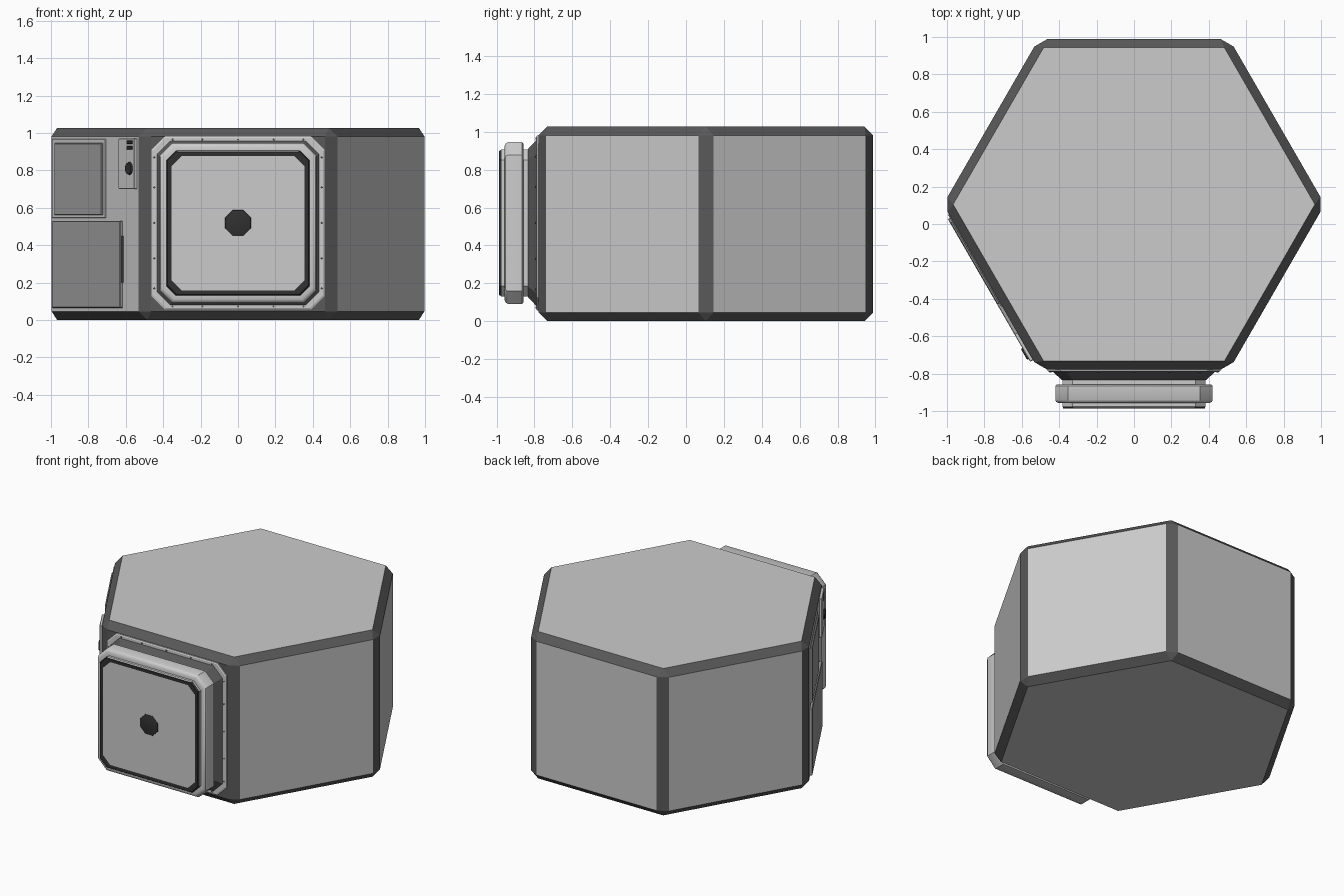
import bpy, bmesh
from math import sin, cos, pi, sqrt, radians
from mathutils import Vector, Matrix

if "Cube" in bpy.data.objects:
    bpy.data.objects.remove(bpy.data.objects["Cube"])

CY, R, Z0, Z1 = 0.105, 1.02, 0.0, 1.027     # hexagon centre, radius, height
DZ = 0.518                                  # height of the door centre
OCT = 2 - sqrt(2)                           # chamfer ratio of a regular octagon


def material(name, v):
    m = bpy.data.materials.new(name)
    m.diffuse_color = (v, v, v, 1)
    m.use_nodes = True
    m.node_tree.nodes["Principled BSDF"].inputs["Base Color"].default_value = m.diffuse_color
    return m


DARK = material("dark_frame", 0.10)
BLACK = material("black_panel", 0.03)
MID = material("mid_grey", 0.35)


def finish(name, bm, *mats):
    bmesh.ops.recalc_face_normals(bm, faces=bm.faces)
    me = bpy.data.meshes.new(name)
    bm.to_mesh(me)
    bm.free()
    for m in mats:
        me.materials.append(m)
    ob = bpy.data.objects.new(name, me)
    bpy.context.collection.objects.link(ob)
    return ob


def smooth(ob, angle=35):
    bpy.ops.object.select_all(action='DESELECT')
    ob.select_set(True)
    bpy.context.view_layer.objects.active = ob
    bpy.ops.object.shade_smooth_by_angle(angle=radians(angle))


def loft(name, rings, *mats):
    """Chamfered squares (y, half width, half height, chamfer) joined along y."""
    bm = bmesh.new()
    loops = []
    for y, w, h, c in rings:
        pts = [(w - c, h), (w, h - c), (w, c - h), (w - c, -h),
               (c - w, -h), (-w, c - h), (-w, h - c), (c - w, h)]
        loops.append([bm.verts.new((x, y, DZ + z)) for x, z in pts])
    for a, b in zip(loops, loops[1:]):
        for i in range(8):
            j = (i + 1) % 8
            bm.faces.new((a[i], a[j], b[j], b[i]))
    bm.faces.new(loops[0])
    bm.faces.new(loops[-1])
    return finish(name, bm, *mats)


# Hexagonal hull: light panels, dark chamfered edges and dark front
bm = bmesh.new()
base = [bm.verts.new((R * cos(i * pi / 3), CY + R * sin(i * pi / 3), Z0)) for i in range(6)]
f = bm.faces.new(base)
ext = bmesh.ops.extrude_face_region(bm, geom=[f])
bmesh.ops.translate(bm, vec=(0, 0, Z1 - Z0),
                    verts=[v for v in ext["geom"] if isinstance(v, bmesh.types.BMVert)])
bmesh.ops.recalc_face_normals(bm, faces=bm.faces)
bmesh.ops.bevel(bm, geom=bm.edges[:], offset=0.046, offset_type='OFFSET',
                segments=1, profile=0.5, affect='EDGES')
for f in bm.faces:
    f.material_index = 1 if f.calc_area() < 0.3 or f.normal.y < -0.95 else 0
hull = finish("hexagonal_hull", bm, None, DARK)

# Door surround, tapered neck, tube and ring
F = CY - R * sqrt(3) / 2
loft("door_surround", [(F + 0.02, .462, .462, .07), (F - .008, .462, .462, .07),
                       (F - .012, .455, .455, .07)])
loft("tapered_neck", [(F, .435, .44, .07), (F - .01, .435, .44, .07), (-.835, .385, .39, .055)], DARK)
loft("door_tube", [(-.80, .383, .388, .055), (-.975, .383, .388, .055), (-.983, .376, .381, .055)])
smooth(loft("door_ring", [(-.858, .38, .385, .05), (-.858, .412, .418, .065), (-.865, .421, .427, .068),
                          (-.94, .421, .427, .068), (-.952, .415, .42, .066), (-.958, .402, .407, .06),
                          (-.958, .38, .385, .05)]))

# Dished black door face with a stepped octagonal boss
o = lambda y, r: (y, r, r, r * OCT)
smooth(loft("door_face", [(-.975, .383, .386, .05), (-.986, .378, .381, .05), (-.987, .365, .368, .05),
                          (-.98, .35, .353, .06), (-.968, .25, .25, .1), (-.963, .16, .16, .09),
                          o(-.96, .128), o(-.978, .118), o(-.98, .098), o(-.968, .09),
                          o(-.966, .08), o(-.984, .068), o(-.987, .06)], BLACK), 25)

# Small bolts around the door surround
bm = bmesh.new()
for a in (-.19, 0, .19, .35, -.35):
    for s in (-1, 1):
        for x, z in ((a, s * .446), (s * .446, a)):
            m = Matrix.Translation((x, F - .012, DZ + z)) @ Matrix.Rotation(pi / 2, 4, 'X')
            bmesh.ops.create_cone(bm, cap_ends=True, segments=6, radius1=.006, radius2=.005,
                                  depth=.008, matrix=m)
finish("surround_bolts", bm, DARK)

# Parts on the front-left side, placed by their front-view x and z
D = Vector((.5, -sqrt(3) / 2, 0))
N = Vector((-sqrt(3) / 2, -.5, 0))


def on_side(x, z, out):
    t = 2 * (x - N.x * out + R)
    return Vector((-R, CY, z)) + D * t + N * out


def side_box(name, x0, x1, z0, z1, out, mat=None, inner=-.01):
    bm = bmesh.new()
    p0, p1 = on_side(x0, z0, out), on_side(x1, z1, out)
    size = Vector(((x1 - x0) * 2, out - inner, z1 - z0))
    rot = Matrix((D, N, (0, 0, 1))).transposed().to_4x4()
    m = Matrix.Translation((p0 + p1) / 2 - N * size.y / 2) @ rot @ Matrix.Diagonal(size).to_4x4()
    bmesh.ops.create_cube(bm, size=1, matrix=m)
    bmesh.ops.bevel(bm, geom=bm.edges[:], offset=.003, segments=1, affect='EDGES')
    return finish(name, bm, *([mat] if mat else []))


side_box("lower_hatch", -.995, -.632, .065, .53, .018, MID)
side_box("upper_hatch_border", -.995, -.71, .545, .968, .006)
side_box("upper_hatch", -.982, -.73, .56, .945, .016, MID)
side_box("hatch_handle", -.628, -.622, .2, .45, .012, DARK)
side_box("control_box", -.64, -.555, .70, .97, .018)
for i, z in enumerate((.91, .94)):
    side_box(f"control_slot_{i + 1}", -.597, -.567, z, z + .02, .021, BLACK)

# Round control button
bm = bmesh.new()
rot = Matrix((D, Vector((0, 0, 1)), N)).transposed().to_4x4()
bmesh.ops.create_cone(bm, cap_ends=True, segments=16, radius1=.036, radius2=.032, depth=.012,
                      matrix=Matrix.Translation(on_side(-.583, .81, .021)) @ rot)
finish("control_button", bm, BLACK)
